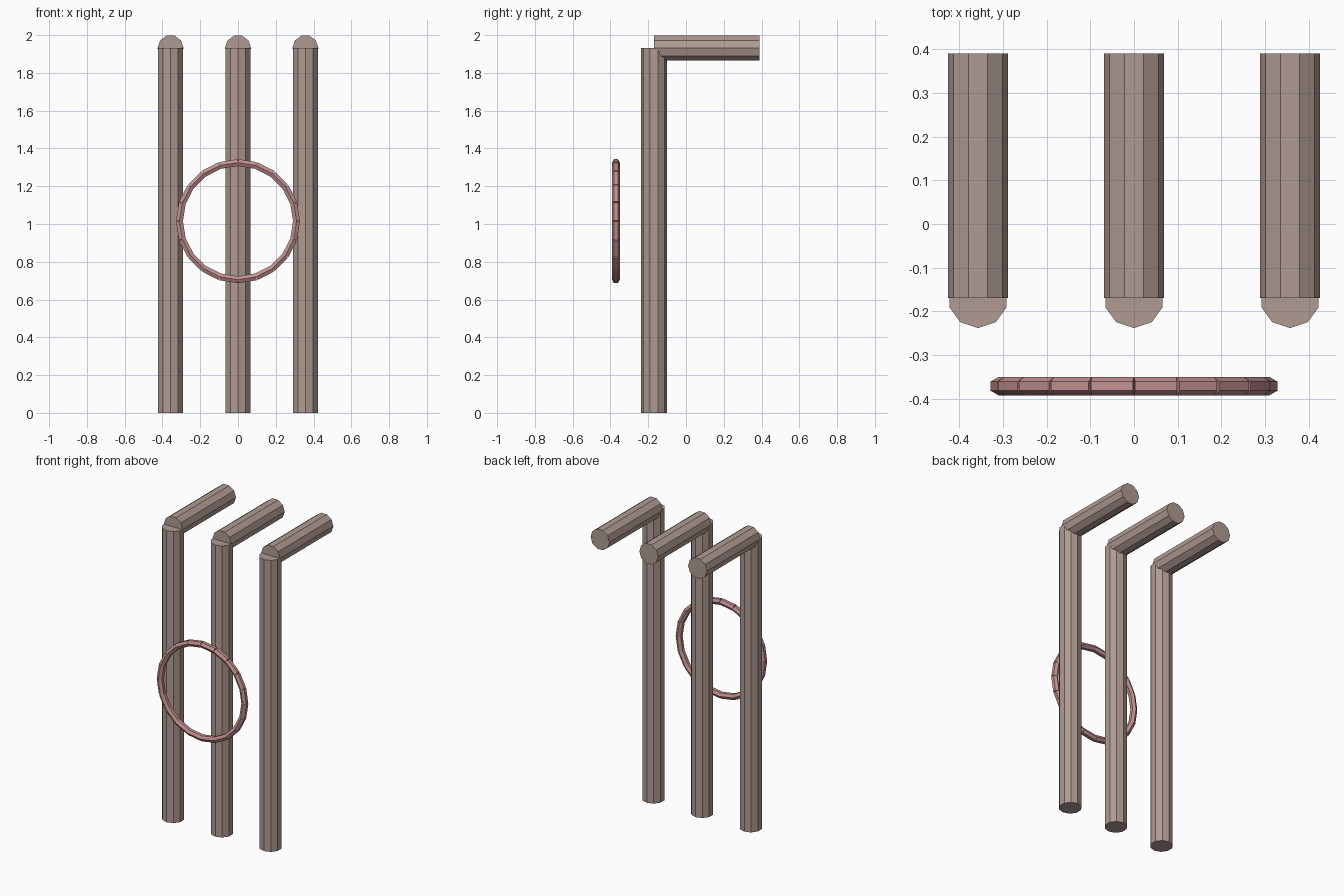
import bpy
import bmesh
from math import cos, sin, pi
from mathutils import Matrix, Vector

if "Cube" in bpy.data.objects:
    bpy.data.objects.remove(bpy.data.objects["Cube"])


def material(name, color):
    mat = bpy.data.materials.new(name)
    mat.diffuse_color = (*color, 1)
    mat.use_nodes = True
    mat.node_tree.nodes["Principled BSDF"].inputs["Base Color"].default_value = mat.diffuse_color
    return mat


def add_rod(bm, start, end, radius, sides, first):
    """Capped prism from start to end, with one edge facing `first`."""
    start, end = Vector(start), Vector(end)
    axis = (end - start).normalized()
    u = Vector(first).normalized()
    v = axis.cross(u)
    rot = Matrix((u, v, axis)).transposed().to_4x4()
    # cone vertices start at local +X
    bmesh.ops.create_cone(bm, cap_ends=True, segments=sides, radius1=radius,
                          radius2=radius, depth=(end - start).length,
                          matrix=Matrix.Translation((start + end) / 2) @ rot
                          @ Matrix.Rotation(-pi / 2 if sides == 0 else 0, 4, 'Z'))


def finish(name, bm, mat):
    mesh = bpy.data.meshes.new(name)
    bm.to_mesh(mesh)
    bm.free()
    mesh.materials.append(mat)
    obj = bpy.data.objects.new(name, mesh)
    bpy.context.collection.objects.link(obj)


def rod(name, start, end, radius, sides, first, mat):
    bm = bmesh.new()
    add_rod(bm, start, end, radius, sides, first)
    finish(name, bm, mat)


wood = material("wood", (0.43, 0.33, 0.29))
red = material("red", (0.55, 0.28, 0.28))

# Three upright posts, each with a beam running backwards from its top
R, Y, TOP = 0.069, -0.169, 1.931
for side, x in (("left", -0.357), ("middle", 0), ("right", 0.357)):
    rod(side + "_post", (x, Y, 0), (x, Y, TOP), R, 10, (1, 0, 0), wood)
    rod(side + "_beam", (x, Y, TOP), (x, 0.39, TOP), R, 10, (0, 0, 1), wood)

# Ring of short straight hexagonal rods in front of the posts
N, RING, TUBE, CENTRE = 20, 0.31, 0.021, Vector((0, -0.371, 1.015))
bm = bmesh.new()
for i in range(N):
    a, b, mid = (2 * pi * (i + k) / N for k in (0, 1, 0.5))
    p, q, out = (Vector((cos(t), 0, sin(t))) for t in (a, b, mid))
    add_rod(bm, CENTRE + p * RING, CENTRE + q * RING, TUBE, 6, out)
finish("ring", bm, red)
